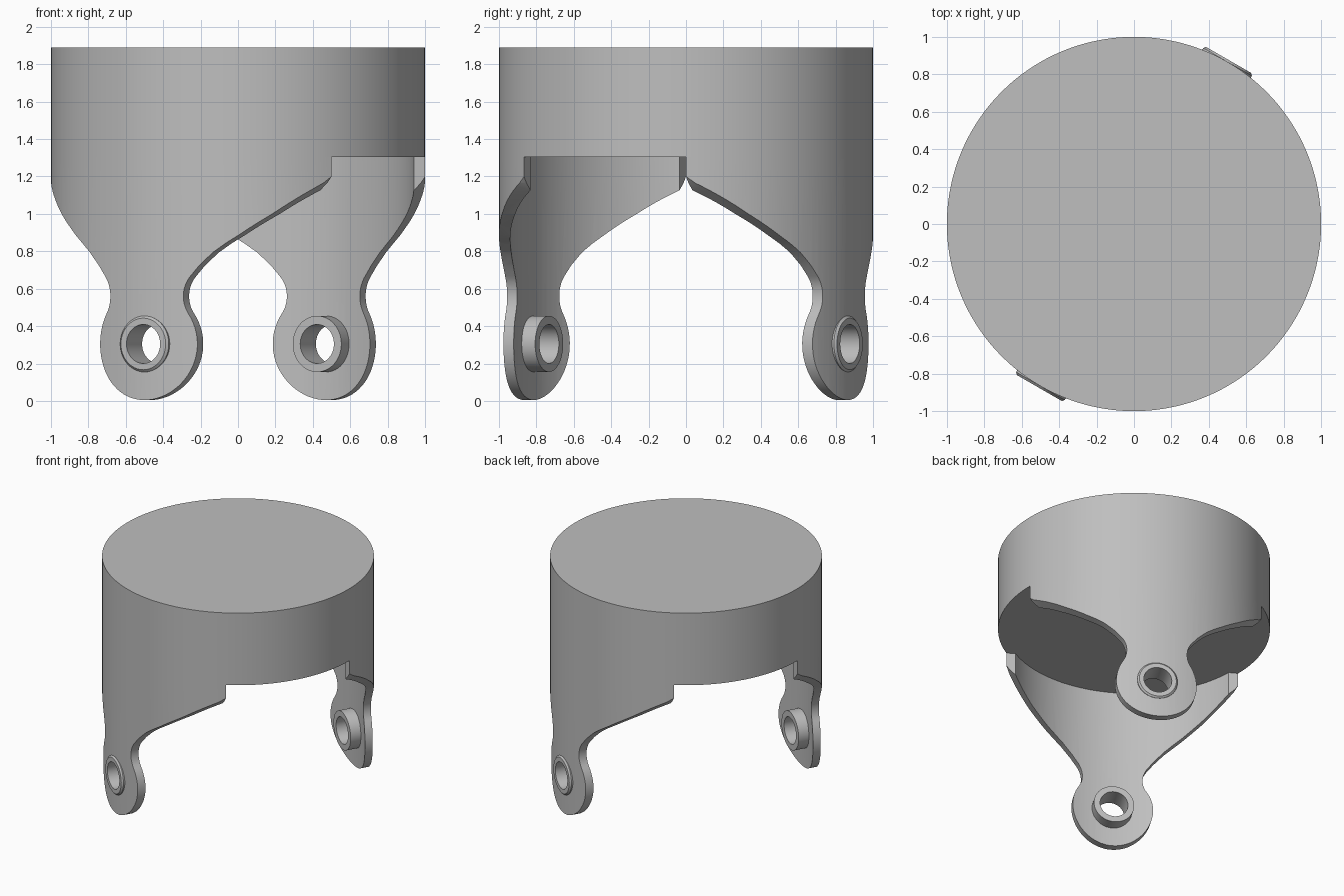
import bpy, bmesh
from math import sin, cos, radians
from mathutils import Matrix

if "Cube" in bpy.data.objects:
    bpy.data.objects.remove(bpy.data.objects["Cube"], do_unlink=True)

SEGMENTS = 144
UNDERSIDE, TOP = 1.305, 1.89
FOOT_Z, FOOT_R = 0.305, 0.3

grey = bpy.data.materials.new("plain_grey")
grey.use_nodes = True
GREY = (0.52, 0.52, 0.52, 1)
grey.diffuse_color = GREY
grey.node_tree.nodes["Principled BSDF"].inputs["Base Color"].default_value = GREY


def make_object(name, bm):
    bmesh.ops.recalc_face_normals(bm, faces=bm.faces)
    mesh = bpy.data.meshes.new(name)
    bm.to_mesh(mesh)
    bm.free()
    mesh.materials.append(grey)
    obj = bpy.data.objects.new(name, mesh)
    bpy.context.collection.objects.link(obj)
    return obj


def lathe(name, profile, count, closed, matrix=Matrix()):
    """Spin (radius, height) points about z; open profiles get end caps."""
    bm = bmesh.new()
    rings = [[bm.verts.new((r * cos(radians(360 * i / count)),
                            r * sin(radians(360 * i / count)), h))
              for i in range(count)] for r, h in profile]
    pairs = list(zip(rings, rings[1:]))
    if closed:
        pairs.append((rings[-1], rings[0]))
    else:
        bm.faces.new(rings[0])
        bm.faces.new(rings[-1])
    for a, b in pairs:
        for i in range(count):
            j = (i + 1) % count
            bm.faces.new((a[i], a[j], b[j], b[i]))
    bm.transform(matrix)
    return make_object(name, bm)


def arc(cx, cz, r, start, end, steps):
    angles = [radians(start + (end - start) * i / steps) for i in range(steps + 1)]
    return [(cx + r * cos(a), cz + r * sin(a)) for a in angles]


def combine(obj, tool, operation):
    mod = obj.modifiers.new(operation, "BOOLEAN")
    mod.operation, mod.solver, mod.object = operation, "EXACT", tool
    bpy.context.view_layer.update()
    depsgraph = bpy.context.evaluated_depsgraph_get()
    mesh = bpy.data.meshes.new_from_object(obj.evaluated_get(depsgraph))
    obj.modifiers.clear()
    obj.data = mesh
    bpy.data.objects.remove(tool, do_unlink=True)


def leg_outline():
    """Round foot, pinched neck, then flaring shoulder, mirrored about x = 0."""
    half = arc(0, FOOT_Z, FOOT_R, -90, 32.8, 24)
    half += arc(0.395, 0.56, 0.17, 212.8, 140, 12)[1:]
    half += [(0.31, 0.725), (0.38, 0.795), (0.44, 0.842), (0.5, 0.885),
             (0.57, 0.939), (0.65, 1.0), (0.795, 1.125), (0.84, 1.165),
             (0.866, 1.2), (0.866, UNDERSIDE)]
    return half + [(-x, z) for x, z in reversed(half[1:])]


def make_leg(name, turn):
    # flat outline pushed outward, trimmed to a curved wall
    bm = bmesh.new()
    near = [bm.verts.new((x, -0.5, z)) for x, z in leg_outline()]
    far = [bm.verts.new((v.co.x, -1.2, v.co.z)) for v in near]
    bm.faces.new(near)
    bm.faces.new(far)
    for i in range(len(near)):
        j = (i + 1) % len(near)
        bm.faces.new((near[i], near[j], far[j], far[i]))
    leg = make_object(name, bm)
    wall = [(1, -0.2), (1, 1.6), (0.94, 1.6), (0.94, -0.2)]
    combine(leg, lathe("wall_cutter", wall, SEGMENTS, True), "INTERSECT")

    # boss with a chamfered outer rim, and its through hole
    outward = Matrix.Translation((0, 0, FOOT_Z)) @ Matrix.Rotation(radians(90), 4, "X")
    boss = [(0.15, 0.845), (0.15, 1.0), (0.138, 1.012)]
    combine(leg, lathe("boss", boss, 48, False, outward), "UNION")
    hole = [(0.104, 0.7), (0.104, 1.2)]
    combine(leg, lathe("hole_cutter", hole, 48, False, outward), "DIFFERENCE")
    leg.data.transform(Matrix.Rotation(radians(turn), 4, "Z"))
    return leg


# solid drum with two opposite legs
parts = [lathe("drum", [(1, UNDERSIDE), (1, TOP)], SEGMENTS, False),
         make_leg("front_leg", -30),
         make_leg("back_leg", 150)]

bpy.ops.object.select_all(action="DESELECT")
for part in parts:
    part.select_set(True)
bpy.context.view_layer.objects.active = parts[0]
bpy.ops.object.shade_smooth_by_angle(angle=radians(30))
